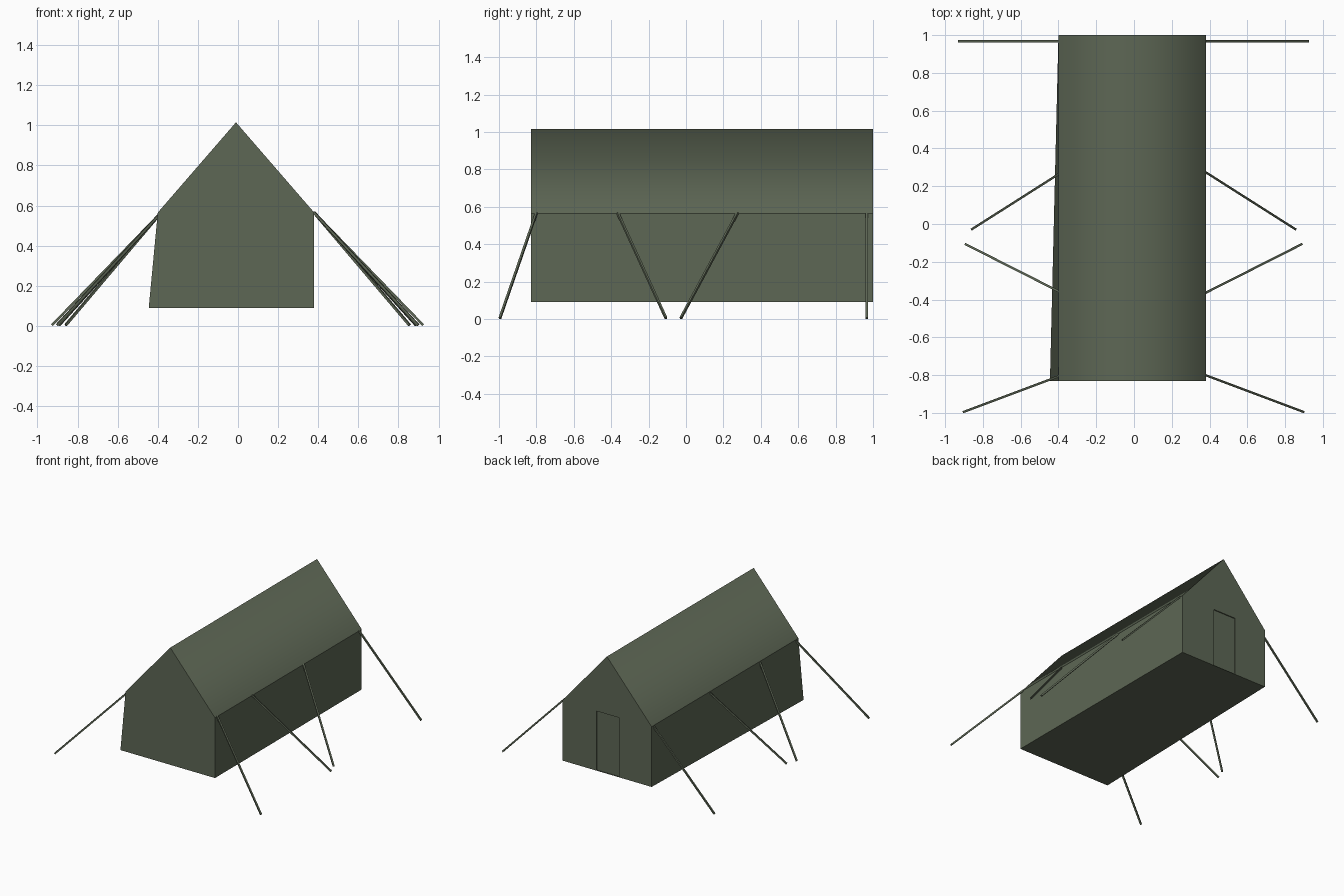
import bpy, bmesh
from mathutils import Vector

if "Cube" in bpy.data.objects:
    bpy.data.objects.remove(bpy.data.objects["Cube"])

canvas = bpy.data.materials.new("canvas green")
canvas.diffuse_color = (0.110, 0.135, 0.090, 1)
canvas.use_nodes = True
canvas.node_tree.nodes["Principled BSDF"].inputs["Base Color"].default_value = canvas.diffuse_color

FRONT, BACK, FLOOR, EAVE = -0.83, 1.0, 0.09, 0.565
DOOR = (0.083, -0.118)   # door edges on the back wall
DEPTH = 0.008            # door recess


def make_object(name, bm):
    bmesh.ops.recalc_face_normals(bm, faces=bm.faces)
    me = bpy.data.meshes.new(name)
    bm.to_mesh(me)
    bm.free()
    me.materials.append(canvas)
    ob = bpy.data.objects.new(name, me)
    bpy.context.collection.objects.link(ob)
    return ob


# Tent body: house profile joined front to back, left wall splayed at the front
def profile(bm, y, left_foot):
    pts = [(left_foot, FLOOR), (0.38, FLOOR), (0.38, EAVE), (-0.01, 1.015), (-0.40, EAVE)]
    return [bm.verts.new((x, y, z)) for x, z in pts]


bm = bmesh.new()
a, b = profile(bm, FRONT, -0.445), profile(bm, BACK, -0.40)
bm.faces.new(a)
bm.faces.new(b)
for i in range(5):
    j = (i + 1) % 5
    bm.faces.new((a[i], a[j], b[j], b[i]))
# only the ridge is smooth
ridge = bm.edges.get((a[3], b[3]))
for e in bm.edges:
    e.smooth = e is ridge or e == ridge
for f in ridge.link_faces:
    f.smooth = True
body = make_object("tent_body", bm)

# Shallow door recess in the back wall
bm = bmesh.new()
bmesh.ops.create_cube(bm, size=1)
z0, z1 = FLOOR + 0.002, 0.56
for v in bm.verts:
    v.co = ((DOOR[0] + DOOR[1]) / 2 + v.co.x * (DOOR[0] - DOOR[1]),
            BACK + v.co.y * 2 * DEPTH,
            (z0 + z1) / 2 + v.co.z * (z1 - z0))
cutter = make_object("door_cutter", bm)
cutter.hide_render = True
cutter.hide_viewport = True
mod = body.modifiers.new("door recess", 'BOOLEAN')
mod.operation = 'DIFFERENCE'
mod.solver = 'EXACT'
mod.object = cutter


# Guy ropes: thin square cords from the eaves to the ground, on both sides
def rope(name, top, foot, r=0.006):
    top, foot = Vector(top), Vector(foot)
    d = (foot - top).normalized()
    side = d.cross(Vector((0, 0, 1))).normalized() * r
    up = side.cross(d).normalized() * r
    bm = bmesh.new()
    rings = [[bm.verts.new(p + side * s + up * u)
              for s, u in ((1, 1), (-1, 1), (-1, -1), (1, -1))] for p in (top, foot)]
    for ring in rings:
        bm.faces.new(ring)
    for i in range(4):
        j = (i + 1) % 4
        bm.faces.new((rings[0][i], rings[0][j], rings[1][j], rings[1][i]))
    make_object(name, bm)


ROPES = [(-0.80, 0.90, -0.995), (-0.365, 0.89, -0.107), (0.275, 0.857, -0.028), (0.967, 0.925, 0.967)]
for n, (y_top, x_foot, y_foot) in enumerate(ROPES, 1):
    for label, s in (("right", 1), ("left", -1)):
        rope(f"{label}_guy_rope_{n}", (s * 0.38 - 0.002, y_top, 0.567),
             (s * x_foot - 0.002, y_foot, 0.004))
